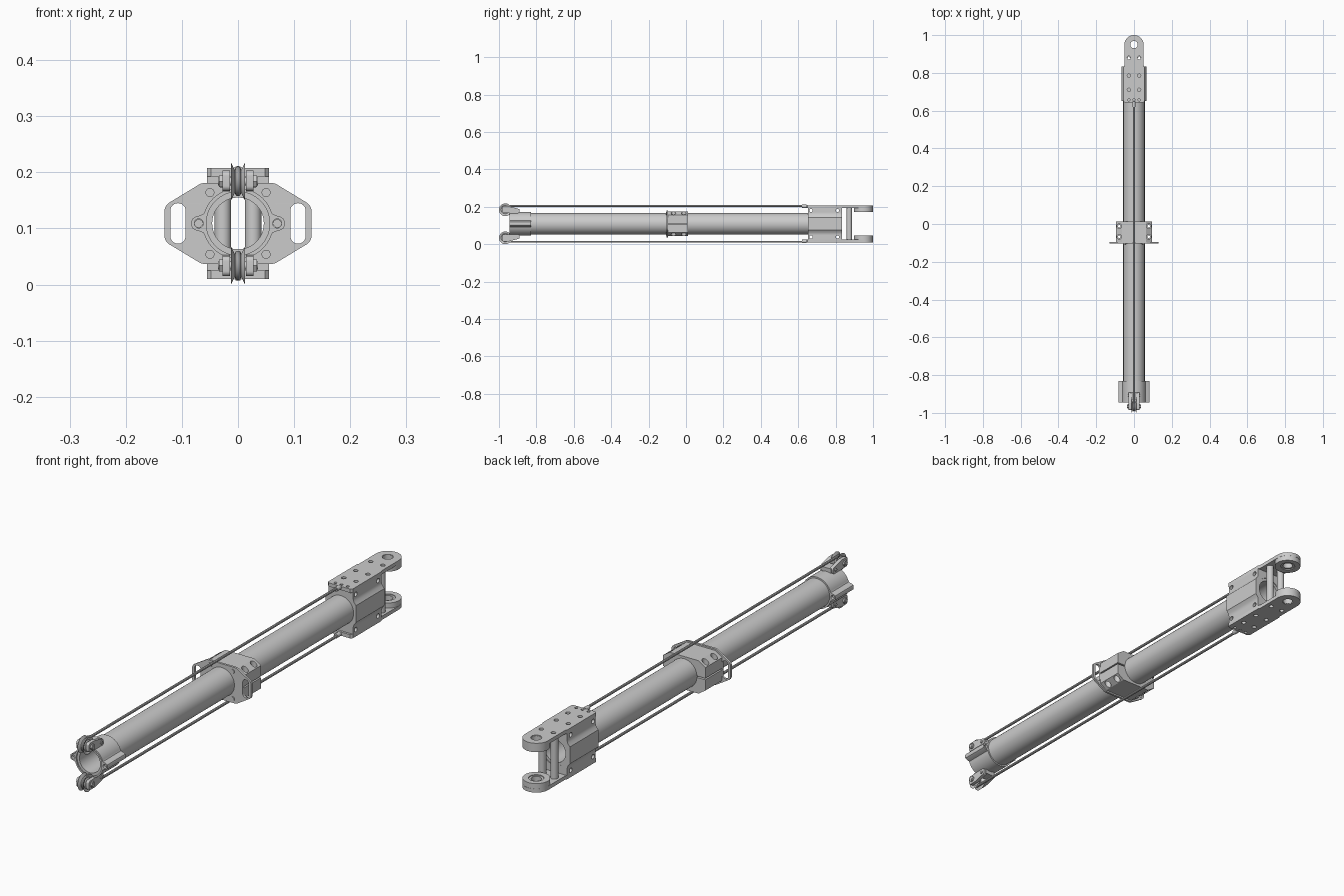
import bpy, bmesh, math
from mathutils import Vector, Matrix

if "Cube" in bpy.data.objects:
    bpy.data.objects.remove(bpy.data.objects["Cube"])

C = 0.109          # height of the tube axis
AXES = {'x': Matrix(((0, 0, 1), (1, 0, 0), (0, 1, 0))),
        'y': Matrix(((1, 0, 0), (0, 0, -1), (0, 1, 0))),
        'z': Matrix.Identity(3)}
col = bpy.context.scene.collection


def circle(u, v, r, n=32):
    return [(u + r * math.cos(2 * math.pi * i / n), v + r * math.sin(2 * math.pi * i / n)) for i in range(n)]


def fillet(pts, r, n=7):
    out = []
    for i, p in enumerate(pts):
        p = Vector(p)
        a = (Vector(pts[i - 1]) - p).normalized()
        b = (Vector(pts[(i + 1) % len(pts)]) - p).normalized()
        h = a.angle(b) / 2
        c = p + (a + b).normalized() * r / math.sin(h)
        s, e = p + a * r / math.tan(h) - c, p + b * r / math.tan(h) - c
        for k in range(n):
            d = s.lerp(e, k / (n - 1)).normalized() * r
            out.append(tuple(c + d))
    return out


def box(u0, u1, v0, v1):
    return [(u0, v0), (u1, v0), (u1, v1), (u0, v1)]


def bake(cu, name):
    """Turn a curve into a clean mesh object."""
    tmp = bpy.data.objects.new("tmp", cu)
    col.objects.link(tmp)
    dg = bpy.context.evaluated_depsgraph_get()
    me = bpy.data.meshes.new_from_object(tmp.evaluated_get(dg))
    bpy.data.objects.remove(tmp)
    bm = bmesh.new()
    bm.from_mesh(me)
    bmesh.ops.remove_doubles(bm, verts=bm.verts, dist=1e-5)
    bmesh.ops.recalc_face_normals(bm, faces=bm.faces)
    bm.to_mesh(me)
    bm.free()
    ob = bpy.data.objects.new(name, me)
    col.objects.link(ob)
    return ob


def prism(name, loops, axis, a, b):
    """Outline plus hole loops, extruded along an axis from a to b."""
    cu = bpy.data.curves.new(name, 'CURVE')
    cu.dimensions, cu.fill_mode, cu.extrude = '2D', 'BOTH', abs(b - a) / 2
    for loop in loops:
        sp = cu.splines.new('POLY')
        sp.points.add(len(loop) - 1)
        for q, (u, v) in zip(sp.points, loop):
            q.co = (u, v, 0, 1)
        sp.use_cyclic_u = True
    ob = bake(cu, name)
    off = Vector([(a + b) / 2 if axis == k else 0 for k in 'xyz'])
    ob.data.transform(Matrix.Translation(off) @ AXES[axis].to_4x4())
    return ob


def cable(name, pts, r):
    cu = bpy.data.curves.new(name, 'CURVE')
    cu.dimensions, cu.bevel_depth, cu.bevel_resolution, cu.use_fill_caps = '3D', r, 3, True
    sp = cu.splines.new('POLY')
    sp.points.add(len(pts) - 1)
    for q, p in zip(sp.points, pts):
        q.co = (*p, 1)
    return bake(cu, name)


def lathe_x(name, prof, y, z, n=40):
    bm = bmesh.new()
    vs = [bm.verts.new((x, y + r, z)) for x, r in prof]
    es = [bm.edges.new((vs[i - 1], vs[i])) for i in range(len(vs))]
    bmesh.ops.spin(bm, geom=vs + es, cent=(0, y, z), axis=(1, 0, 0), angle=2 * math.pi, steps=n)
    bmesh.ops.remove_doubles(bm, verts=bm.verts, dist=1e-5)
    bmesh.ops.recalc_face_normals(bm, faces=bm.faces)
    me = bpy.data.meshes.new(name)
    bm.to_mesh(me)
    bm.free()
    ob = bpy.data.objects.new(name, me)
    col.objects.link(ob)
    return ob


def cut(ob, cutters):
    for c in cutters:
        c.hide_render = True
        m = ob.modifiers.new("cut", 'BOOLEAN')
        m.operation, m.object, m.solver = 'DIFFERENCE', c, 'EXACT'
    me = bpy.data.meshes.new_from_object(ob.evaluated_get(bpy.context.evaluated_depsgraph_get()))
    ob.modifiers.clear()
    ob.data = me
    for c in cutters:
        bpy.data.objects.remove(c)


# main hollow tube
prism("main_tube", [circle(0, C, .057, 64), circle(0, C, .046, 64)], 'y', -.94, .83)

# front collar with two side lugs
outline = []
for i in range(120):
    t = 2 * math.pi * i / 120
    d = math.asin(math.sin(t))
    r = .063 + .02 * math.exp(-(d / .2) ** 4)
    outline.append((r * math.cos(t), C + r * math.sin(t)))
prism("front_collar", [outline, circle(0, C, .0565, 64)] +
      [circle(s * .07, C, .008, 20) for s in (1, -1)], 'y', -.945, -.83)
for s in (1, -1):
    prism("collar_bolt", [circle(s * .07, C, .0075, 20)], 'y', -.935, -.84)

# mounting flange with hand slots
half = [(.065, .072), (.131, .032), (.131, -.032), (.065, -.072)]
flange = [(x, C + z) for x, z in half] + [(-x, C + z) for x, z in reversed(half)]
slots = [fillet(box(s * .107 - .0135, s * .107 + .0135, C - .036, C + .036), .013) for s in (1, -1)]
prism("mount_flange", [fillet(flange, .018), circle(0, C, .057, 64)] + slots, 'y', -.104, -.095)
for sx in (1, -1):
    for sz in (1, -1):
        prism("flange_bolt", [circle(sx * .05, C + sz * .055, .008, 20)], 'y', -.108, -.09)

for s in (1, -1):
    side = "upper" if s > 0 else "lower"

    def Z(v):
        return C + s * v

    # split clamp half with counterbored bolt holes
    a0 = math.asin(.003 / .057)
    arc = [(.057 * math.cos(t), Z(.057 * math.sin(t)))
           for t in [a0 + (math.pi - 2 * a0) * k / 32 for k in range(33)]]
    body = [(-.094, .003), (-.094, .046), (-.064, .066), (.064, .066), (.094, .046), (.094, .003)]
    clamp = prism(side + "_clamp", [[(x, Z(z)) for x, z in body] + arc], 'y', -.096, .012)
    cutters = []
    for x in (-.078, .078):
        for y in (-.067, -.012):
            cutters += [prism("cutter", [circle(x, y, .0125)], 'z', Z(.036), Z(.09)),
                        prism("cutter", [circle(x, y, .007)], 'z', Z(-.01), Z(.04))]
    cut(clamp, cutters)

    # clevis plate, round nosed, with screw holes
    nose = [(.051 * math.cos(t), .949 + .051 * math.sin(t)) for t in [math.pi * k / 28 for k in range(29)]]
    plate = nose + [(-.051, .84), (-.055, .83), (-.055, .65), (-.048, .643),
                    (.048, .643), (.055, .65), (.055, .83), (.051, .84)]
    holes = [circle(0, .95, .021)]
    holes += [circle(x, y, .009, 20) for x in (-.027, .027) for y in (.71, .785, .88)]
    holes += [circle(x, .657, .006, 16) for x in (-.027, 0, .027)]
    prism(side + "_clevis_plate", [plate] + holes, 'z', Z(.084), Z(.099))

    # boss and bushing at the clevis eye
    prism(side + "_clevis_boss", [circle(0, .949, .0505, 56), circle(0, .95, .028)], 'z', Z(.063), Z(.085))
    prism(side + "_eye_bushing", [circle(0, .95, .0275), circle(0, .95, .0195)], 'z', Z(.066), Z(.097))

    # grooved pulley, axle and nuts
    py, pz = -.966, Z(.075)
    lathe_x(side + "_pulley", [(-.0125, .034), (-.004, .017), (.004, .017), (.0125, .034), (.0125, .029),
                               (.008, .022), (.012, .014), (.012, .005), (-.012, .005), (-.012, .014),
                               (-.008, .022), (-.0125, .029)], py, pz)
    prism(side + "_pulley_axle", [circle(py, pz, .007, 20)], 'x', -.036, .036)

    # pulley bracket: two cheeks and a base block on the collar
    cheek = fillet([(py - .019, Z(.058)), (py - .019, Z(.094)), (py + .018, Z(.094)),
                    (-.893, Z(.08)), (-.893, Z(.056)), (-.93, Z(.056))], .009)
    for m in (1, -1):
        prism(side + "_pulley_cheek", [cheek], 'x', m * .014, m * .028)
        prism(side + "_axle_nut", [circle(py, pz, .012, 6)], 'x', m * .028, m * .034)
        prism(side + "_bracket_bolt", [circle(-.908, Z(.07), .006, 16)], 'x', m * .027, m * .032)
    prism(side + "_bracket_base", [box(-.93, -.89, *sorted((Z(.055), Z(.078))))], 'x', -.02, .02)

    # cable running over the pulley and its end ferrule
    wrap = [(0, py - .021 * math.sin(t), pz + s * .021 * math.cos(t))
            for t in [math.pi * k / 20 for k in range(21)]]
    cable(side + "_cable", [(0, .65, pz + s * .021)] + wrap + [(0, -.92, pz - s * .021)], .0055)
    prism(side + "_cable_ferrule", [circle(0, pz + s * .0185, .009, 20)], 'y', .62, .645)

# rear clevis body with bulged sides
right = [(.055, .085), (.055, .056), (.058, .046), (.067, .034), (.067, -.034),
         (.058, -.046), (.055, -.056), (.055, -.085)]
prof = [(x, C + z) for x, z in right] + [(-x, C + z) for x, z in reversed(right)]
body = prism("clevis_body", [prof, circle(0, C, .057, 64)], 'y', .652, .833)
cut(body, [prism("cutter", [circle(y, C + z, .009, 20)], 'x', -.08, .08)
           for y in (.668, .81) for z in (-.071, .071)])

# hollow spacer posts between clevis plates
for x in (-.027, .027):
    prism("spacer_post", [circle(x, .873, .0145), circle(x, .876, .008, 20)], 'z', C - .085, C + .085)

# smooth shading with sharp edges
for o in bpy.context.scene.objects:
    o.select_set(True)
    bpy.context.view_layer.objects.active = o
bpy.ops.object.shade_smooth_by_angle(angle=math.radians(30))
